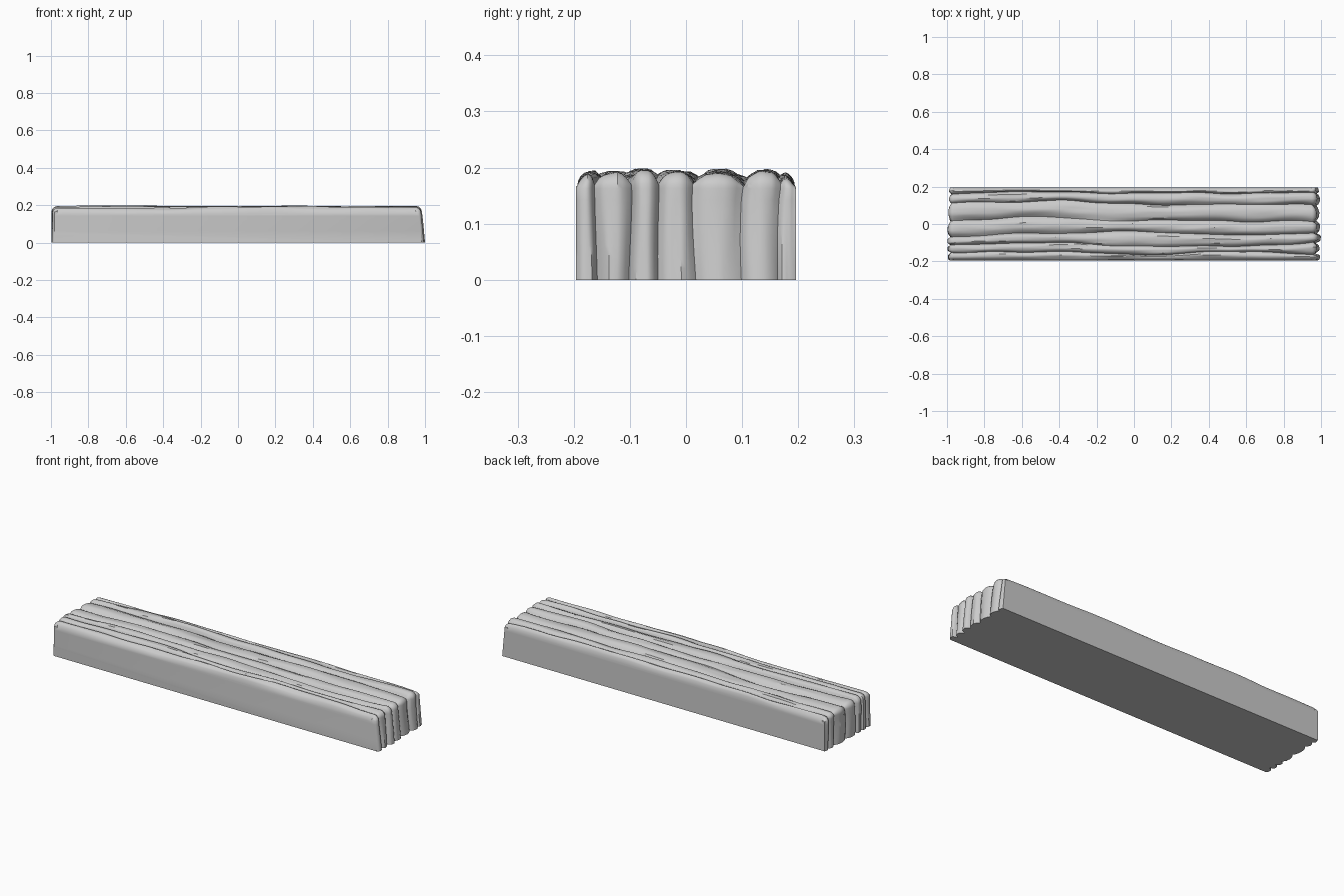
import bpy, bmesh, math
from mathutils import Vector, noise

cube = bpy.data.objects.get("Cube")
if cube:
    bpy.data.objects.remove(cube, do_unlink=True)

HALF_W, TOP, RADIUS = 0.196, 0.198, 0.035
LEFT, RIGHT = -1.0, 0.985

# Wood colour
wood = bpy.data.materials.new("pale grey wood")
wood.use_nodes = True
grey = (0.6, 0.6, 0.6, 1)
wood.diffuse_color = grey
wood.node_tree.nodes["Principled BSDF"].inputs["Base Color"].default_value = grey

# Grain grooves: y at evenly spaced stations along the plank
GROOVES = [
    (-HALF_W,) * 5,
    (-0.155, -0.15, -0.16, -0.15, -0.16),
    (-0.115, -0.10, -0.115, -0.12, -0.10),
    (-0.07, -0.045, -0.04, -0.06, -0.045),
    (0.015, 0.04, 0.02, 0.015, 0.015),
    (0.11, 0.125, 0.105, 0.11, 0.10),
    (0.16, 0.17, 0.165, 0.165, 0.165),
    (HALF_W,) * 5,
]


def wobble(a, b, seed):
    return noise.noise(Vector((a, b, seed * 7.3)))


def groove_y(k, s):
    f = max(0, min(3.999, (s + 1) * 2))
    i = int(f)
    t = f - i
    t = t * t * (3 - 2 * t)
    y = GROOVES[k][i] * (1 - t) + GROOVES[k][i + 1] * t
    if 0 < k < len(GROOVES) - 1:
        y += 0.011 * wobble(s * 4, k, 1)
    return y


def end_to_end_path():
    """Stations (x, z, inward normal, grain parameter) up, over and down the plank."""
    path = []
    for i in range(8):
        z = (TOP - RADIUS) * i / 8
        path.append((LEFT, z, (1, 0), -1 - (TOP - z)))
    for i in range(7):
        a = math.pi / 2 * i / 6
        path.append((LEFT + RADIUS * (1 - math.cos(a)), TOP - RADIUS * (1 - math.sin(a)),
                     (math.cos(a), -math.sin(a)), -1 + 0.03 * i / 6))
    for i in range(1, 70):
        x = LEFT + RADIUS + (RIGHT - LEFT - 2 * RADIUS) * i / 70
        path.append((x, TOP, (0, -1), x))
    for i in range(7):
        a = math.pi / 2 * (1 - i / 6)
        path.append((RIGHT - RADIUS * (1 - math.cos(a)), TOP - RADIUS * (1 - math.sin(a)),
                     (-math.cos(a), -math.sin(a)), 0.97 + 0.03 * i / 6))
    for i in range(1, 9):
        z = (TOP - RADIUS) * (1 - i / 8)
        path.append((RIGHT + 0.015 * i / 8, z, (-1, 0), 1 + TOP - z))
    return path


STEPS = 8
bm = bmesh.new()
rows = []
for x, z, (nx, nz), s in end_to_end_path():
    row = []
    ridges = len(GROOVES) - 1
    for k in range(ridges):
        y0, y1 = groove_y(k, s), groove_y(k + 1, s)
        # Long fine wrinkles and a slow rise and fall for each ridge
        lift = 0.006 + 0.009 * wobble(s * 2.5, k * 3.1, 2)
        for j in range(STEPS + (k == ridges - 1)):
            t = j / STEPS
            y = y0 + (y1 - y0) * t
            outer = (k == 0 and t < 0.5) or (k == ridges - 1 and t > 0.5)
            side = abs(2 * t - 1) ** 2.6
            blend = 1 - abs(2 * t - 1) ** 8
            edge = k if t < 0.5 else k + 1
            depth = 0.02 + 0.012 * wobble(s * 3, edge * 2.7, 3)
            cut = lift * blend + 0.006 * (1 - blend)
            cut += 0 if outer else depth * side
            cut += 0.004 * blend * wobble(s * 5, y * 70, 4)
            # Rounded long shoulders, softer on the end grain
            u = max(0, 1 - (HALF_W - abs(y)) / 0.04)
            shoulder = 1 - math.sqrt(max(0, 1 - u * u))
            cut += shoulder * (0.012 + 0.026 * abs(nz))
            cut = max(0, cut)
            # The ends keep to the ground line
            row.append(bm.verts.new((x + nx * cut, y, max(0, z + nz * cut))))
    rows.append(row)

# Grained top and ends
for a, b in zip(rows, rows[1:]):
    for j in range(len(a) - 1):
        bm.faces.new((a[j], b[j], b[j + 1], a[j + 1]))
# Flat long sides and underside
bm.faces.new([r[0] for r in rows])
bm.faces.new([r[-1] for r in reversed(rows)])
bm.faces.new(rows[0] + rows[-1][::-1])
bmesh.ops.recalc_face_normals(bm, faces=bm.faces)

mesh = bpy.data.meshes.new("weathered_plank")
bm.to_mesh(mesh)
bm.free()
mesh.materials.append(wood)
plank = bpy.data.objects.new("weathered_plank", mesh)
bpy.context.collection.objects.link(plank)
bpy.context.view_layer.objects.active = plank
plank.select_set(True)
bpy.ops.object.shade_smooth_by_angle(angle=math.radians(35))
